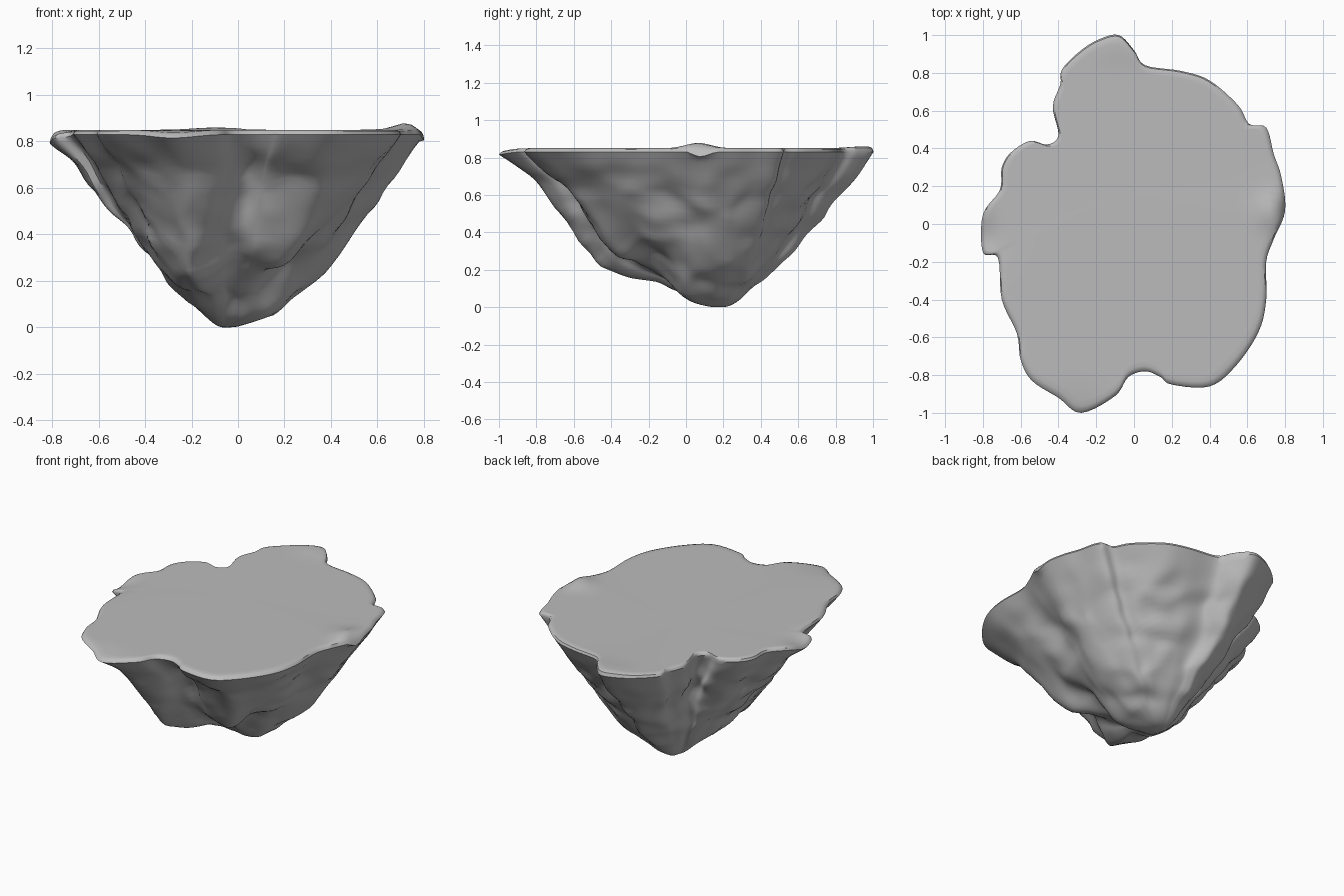
import bpy, bmesh, math
from mathutils import Vector, noise

cube = bpy.data.objects.get("Cube")
if cube:
    bpy.data.objects.remove(cube, do_unlink=True)

# Stone colour
stone = bpy.data.materials.new("grey_stone")
stone.use_nodes = True
colour = (0.5, 0.5, 0.5, 1)
stone.diffuse_color = colour
shader = next(n for n in stone.node_tree.nodes if n.type == 'BSDF_PRINCIPLED')
shader.inputs["Base Color"].default_value = colour
shader.inputs["Roughness"].default_value = 0.9

# Plan outline of the plateau, anticlockwise from the left side of the model
OUTLINE = [(.8, .07), (.78, .25), (.74, .37), (.7, .51), (.61, .53), (.55, .63),
           (.4, .76), (.25, .81), (.06, .84), (0, .92), (-.08, 1), (-.18, .98),
           (-.28, .92), (-.38, .82), (-.39, .74), (-.43, .62), (-.4, .47),
           (-.46, .42), (-.55, .44), (-.65, .38), (-.7, .3), (-.71, .18),
           (-.8, .05), (-.8, -.15), (-.72, -.18), (-.7, -.4), (-.62, -.58),
           (-.6, -.72), (-.54, -.83), (-.4, -.92), (-.28, -1), (-.1, -.91),
           (-.03, -.81), (.06, -.78), (.14, -.81), (.2, -.85), (.4, -.86),
           (.54, -.75), (.66, -.57), (.7, -.4), (.7, -.2), (.74, -.08)]
TIP = Vector((-.06, .17))
TOP = 0.85
RIM = 0.83
BLUNT = 0.09
RINGS = 40
STEPS = 5
BLUR = 14

# Lobes, valleys and hollows on the underside: x, y, height change, width
UNDER = [(-.17, -.4, -.16, .14), (-.22, -.58, -.07, .12), (.03, -.56, .06, .09),
         (.2, -.4, -.11, .12), (.2, -.17, .06, .07), (.22, -.62, .05, .07),
         (-.36, -.2, -.08, .13), (-.24, 0, -.04, .09), (-.35, .4, .03, .12),
         (.4, .24, -.06, .15), (.25, .06, -.04, .12), (.1, .04, -.04, .07),
         (.25, .57, .05, .1)]
# Raised and lowered spots on the upper edge
UPPER = [(.71, .07, .05, .06), (.83, .07, -.05, .05), (-.1, .9, .015, .08),
         (-.8, -.07, -.04, .07), (-.28, -1, -.015, .1)]


def spline(points, steps):
    """Closed smooth curve through the points."""
    result = []
    count = len(points)
    for i in range(count):
        a, b, c, d = (Vector(points[(i + k) % count]) for k in (-1, 0, 1, 2))
        for s in range(steps):
            t = s / steps
            result.append(b + (c - a) * t / 2
                          + (a - b * 2.5 + c * 2 - d / 2) * t * t
                          + (b * 3 - a - c * 3 + d) * t ** 3 / 2)
    return result


def blurred(points, reach):
    """Outline with its small bays and noses averaged away."""
    count = len(points)
    return [sum((points[(i + k) % count] for k in range(-reach, reach + 1)),
                Vector((0, 0))) / (2 * reach + 1) for i in range(count)]


def mounds(p, spots):
    """Sum of the soft mounds at a plan position."""
    return sum(h * math.exp(-((p.x - x) ** 2 + (p.y - y) ** 2) / (2 * w * w))
               for x, y, h, w in spots)


def under_point(edge, soft, f):
    """Point on the rough, blunt cone between the tip and the outline."""
    p = TIP.lerp(soft.lerp(edge, min(1, f * 1.3)), f)
    ray = (edge - TIP).normalized()
    power = 1.18 + .15 * ray.x + .12 * ray.y
    rise = (math.hypot(f, BLUNT) - BLUNT) / (math.hypot(1, BLUNT) - BLUNT)
    fade = min(1, f * 4) * min(1, (1 - f) * 5)
    z = RIM * rise ** power + mounds(p, UNDER) * fade
    z += min(0, mounds(p, UPPER)) * f ** 8
    seed = Vector((p.x * 3, p.y * 3, z * 4))
    rough = noise.noise_vector(seed) * .025 + noise.noise_vector(seed * 2.3) * .02
    rough *= fade
    return Vector((p.x + rough.x, p.y + rough.y, max(0, z + rough.z)))


def upper_point(edge, f, z):
    """Point on the flat plateau or its rounded lip."""
    p = TIP.lerp(edge, f)
    return Vector((p.x, p.y, z + mounds(p, UPPER) * max(0, f * 4 - 3)))


outline = spline(OUTLINE, STEPS)
soft_outline = blurred(outline, BLUR)
bm = bmesh.new()
rings = []
for r in range(1, RINGS + 1):
    rings.append([bm.verts.new(under_point(e, s, r / RINGS))
                  for e, s in zip(outline, soft_outline)])
for f, drop in ((.99, .006), (.97, 0), (.94, 0), (.9, 0), (.85, 0), (.8, 0), (.7, 0)):
    rings.append([bm.verts.new(upper_point(e, f, TOP - drop)) for e in outline])

count = len(outline)
for low, high in zip(rings, rings[1:]):
    for i in range(count):
        j = (i + 1) % count
        bm.faces.new((low[i], low[j], high[j], high[i]))

# Close the tip and the plateau with fans
for ring, z in ((rings[0], 0), (rings[-1], TOP)):
    hub = bm.verts.new((TIP.x, TIP.y, z))
    for i in range(count):
        bm.faces.new((hub, ring[i], ring[(i + 1) % count]))
bmesh.ops.recalc_face_normals(bm, faces=bm.faces)

mesh = bpy.data.meshes.new("floating_rock")
bm.to_mesh(mesh)
bm.free()
mesh.materials.append(stone)
rock = bpy.data.objects.new("floating_rock", mesh)
bpy.context.collection.objects.link(rock)
bpy.ops.object.select_all(action='DESELECT')
rock.select_set(True)
bpy.context.view_layer.objects.active = rock
bpy.ops.object.shade_smooth_by_angle(angle=math.radians(40))
